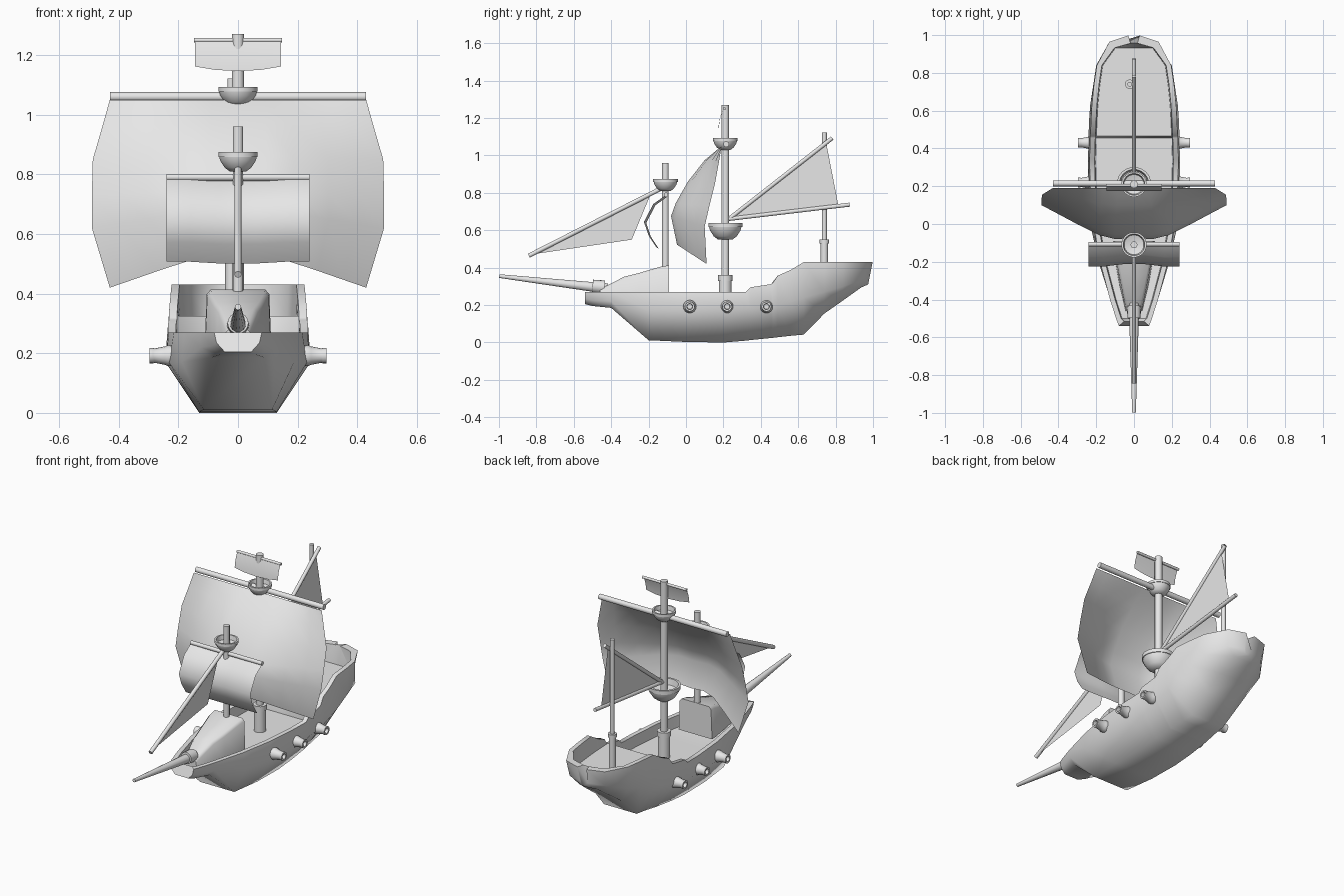
import bpy, bmesh, math
from mathutils import Vector

if "Cube" in bpy.data.objects:
    bpy.data.objects.remove(bpy.data.objects["Cube"])

grey = bpy.data.materials.new("pale grey")
grey.diffuse_color = (0.8, 0.8, 0.8, 1)
grey.use_nodes = True
grey.node_tree.nodes["Principled BSDF"].inputs["Base Color"].default_value = grey.diffuse_color


def make(name, verts, faces, angle=40, closed=True):
    """Mesh object with smooth shading limited by angle."""
    me = bpy.data.meshes.new(name)
    me.from_pydata([tuple(v) for v in verts], [], faces)
    bm = bmesh.new()
    bm.from_mesh(me)
    if closed:
        bmesh.ops.remove_doubles(bm, verts=bm.verts, dist=1e-5)
    bmesh.ops.recalc_face_normals(bm, faces=bm.faces)
    bm.to_mesh(me)
    bm.free()
    me.materials.append(grey)
    ob = bpy.data.objects.new(name, me)
    bpy.context.collection.objects.link(ob)
    bpy.ops.object.select_all(action='DESELECT')
    ob.select_set(True)
    bpy.context.view_layer.objects.active = ob
    bpy.ops.object.shade_smooth_by_angle(angle=math.radians(angle))
    return ob


def loft(name, rings, angle=40, caps=True):
    """Closed rings of equal length joined in order."""
    n = len(rings[0])
    verts = [p for r in rings for p in r]
    faces = [(i*n + j, i*n + (j+1) % n, (i+1)*n + (j+1) % n, (i+1)*n + j)
             for i in range(len(rings)-1) for j in range(n)]
    if caps:
        faces += [tuple(range(n)), tuple((len(rings)-1)*n + j for j in range(n))]
    return make(name, verts, faces, angle)


def lathe(name, start, axis, profile, sides=16):
    """Round part: profile is (distance along axis, radius)."""
    a = Vector(axis).normalized()
    u = a.orthogonal().normalized()
    w = a.cross(u)
    rings = []
    for d, r in profile:
        c = Vector(start) + a*d
        rings.append([c + (u*math.cos(t) + w*math.sin(t))*r
                      for t in [2*math.pi*k/sides for k in range(sides)]])
    return loft(name, rings)


def rod(name, p, q, r0, r1=None, sides=12):
    d = Vector(q) - Vector(p)
    return lathe(name, p, d, [(0, r0), (d.length, r0 if r1 is None else r1)], sides)


def sheet(name, rows):
    """Sail cloth from a grid of points."""
    n = len(rows[0])
    faces = [(i*n+j, i*n+j+1, (i+1)*n+j+1, (i+1)*n+j)
             for i in range(len(rows)-1) for j in range(n-1)]
    return make(name, [p for r in rows for p in r], faces, 60, False)


# Hull: y, rail half width, rail z, waist half width, waist z, bilge half width, keel z
stations = [
    (-.54, .08, .27, .072, .235, .045, .205),
    (-.50, .095, .27, .088, .225, .06, .195),
    (-.40, .127, .27, .125, .22, .09, .185),
    (-.20, .18, .27, .188, .17, .115, .012),
    (0.00, .215, .27, .232, .17, .13, .003),
    (.20, .232, .27, .243, .17, .13, 0),
    (.32, .235, .27, .244, .175, .13, .01),
    (.345, .235, .295, .243, .18, .13, .013),
    (.455, .232, .312, .241, .19, .125, .024),
    (.465, .232, .32, .241, .195, .125, .025),
    (.49, .23, .357, .24, .20, .122, .028),
    (.56, .227, .388, .237, .22, .115, .036),
    (.63, .223, .43, .232, .24, .11, .042),
    (.74, .212, .43, .215, .27, .09, .155),
    (.84, .197, .43, .20, .30, .08, .225),
    (.965, .13, .43, .12, .335, .06, .295),
    (.998, .03, .43, .025, .34, .015, .31),
]
rings = []
for y, wr, zr, ww, zw, wb, zk in stations:
    deck = .20 if y < .46 else .325
    if y < -.3:
        deck = .235
    if y < -.52 or y > .99:      # solid end rails
        deck = zr
    yi = y + .025 if y < -.52 else min(y, .84 + (y - .84)*.74)
    wi = max(wr - .027, .018)
    yo = [y - (.43 - z)*.2 if y > .9 else y for z in (zw, zk)]
    half = [(wi - .005, yi, deck), (wi, yi, zr), (wr, y, zr),
            (ww, yo[0], zw), (wb, yo[1], zk)]
    rings.append([Vector(p) for p in half] +
                 [Vector((-x, py, z)) for x, py, z in reversed(half)])
loft("hull", rings, 58)

# Raised foredeck block
rings = []
for y, wt, wb, z in [(-.46, .035, .045, .285), (-.33, .062, .075, .352),
                     (-.25, .078, .09, .372), (-.13, .098, .11, .407), (-.09, .10, .112, .413)]:
    rings.append([(-wb, y, .22), (-wt - .005, y, z - .015), (-wt + .008, y, z),
                  (wt - .008, y, z), (wt + .005, y, z - .015), (wb, y, .22)])
loft("foredeck_block", rings, 50)

# Bowsprit and its collar
rod("bowsprit", (0, -.998, .355), (0, -.42, .288), .01, .029)
lathe("bowsprit_collar", (0, -.50, .301), (0, 1, -.1),
      [(0, .03), (0, .035), (.065, .037), (.065, .03)])

# Cannons along both sides
for s in (-1, 1):
    for i, y in enumerate((.02, .22, .43)):
        lathe(f"cannon_{'left' if s < 0 else 'right'}_{i+1}", (s*.215, y, .192), (s, 0, 0),
              [(0, .033), (.02, .035), (.03, .031), (.065, .024), (.07, .026),
               (.081, .026), (.081, .016), (.05, .014)])


def bowl(name, y, z0, z1, r):
    """Lookout bowl with a hollow top."""
    h = z1 - z0
    lathe(name, (0, y, z0), (0, 0, 1),
          [(0, r*.42), (h*.2, r*.68), (h*.55, r*.9), (h*.75, r*.95), (h*.75, r),
           (h, r), (h, r*.86), (h*.6, r*.78), (h*.45, r*.3)], 20)


# Masts, foot collars and lookouts
rod("main_mast", (0, .21, .19), (0, .21, 1.27), .021)
lathe("main_mast_foot", (0, .21, .19), (0, 0, 1),
      [(0, .034), (.14, .034), (.14, .039), (.17, .039), (.17, .02)])
bowl("main_lookout_low", .21, .55, .64, .092)
bowl("main_lookout_high", .21, 1.03, 1.093, .067)
rod("fore_mast", (0, -.11, .38), (0, -.11, .96), .018)
bowl("fore_lookout", -.11, .81, .875, .067)
rod("rear_mast", (-.023, .74, .32), (-.023, .74, 1.122), .013)
lathe("rear_mast_foot", (-.023, .74, .32), (0, 0, 1),
      [(0, .02), (.21, .02), (.21, .025), (.23, .025), (.23, .012)])

# Yards and spars
rod("main_yard", (-.43, .215, 1.06), (.43, .215, 1.06), .016)
rod("fore_yard", (-.24, -.107, .79), (.24, -.107, .79), .012)
rod("top_yard", (-.148, .205, 1.25), (.148, .205, 1.25), .008)
rod("rear_gaff", (0, .235, .665), (0, .782, 1.093), .011)
rod("rear_boom", (0, .225, .66), (0, .875, .737), .011)
rod("jib_spar", (0, -.12, .83), (0, -.84, .464), .012)

# Main sail, bulging forward: edge x, edge y, edge z, centre y, centre z
cols = [(-1, 1), (-.82, .74), (-.62, .45), (-.38, .12), (-.2, 0), (0, .03),
        (.2, 0), (.38, .12), (.62, .45), (.82, .74), (1, 1)]
rows = []
for ex, ey, ez, cy, cz in [(.43, .19, 1.05, .19, 1.05), (.455, .175, .96, .10, .975),
                           (.487, .155, .85, .01, .86), (.49, .125, .73, -.055, .745),
                           (.49, .10, .62, -.08, .675), (.43, .11, .42, -.048, .523)]:
    rows.append([(u*ex, cy + (ey - cy)*f, cz + (ez - cz)*f) for u, f in cols])
sheet("main_sail", rows)

# Fore sail: a curled sheet, slightly rippled across
rows = []
for y, z in [(-.112, .785), (-.175, .74), (-.225, .645), (-.20, .572), (-.157, .507)]:
    rows.append([(x, y + (.012 if abs(x) < .07 else 0), z - (.006 if abs(x) < .07 else 0))
                 for x in (-.24, -.16, -.06, 0, .06, .16, .24)])
sheet("fore_sail", rows)

# Small top sail
rows = []
for y, z, sag in [(.2, 1.25, 0), (.182, 1.205, .006), (.175, 1.162, .016)]:
    rows.append([(x, y, z - sag*(1 - (x/.145)**2)) for x in (-.145, -.08, 0, .08, .145)])
sheet("top_sail", rows)

# Triangular sails
make("rear_sail", [(0, .25, .67), (0, .75, 1.065), (0, .815, .73)], [(0, 1, 2)], closed=False)
make("jib_sail", [(0, -.83, .47), (0, -.19, .79), (0, -.29, .55)], [(0, 1, 2)], closed=False)
